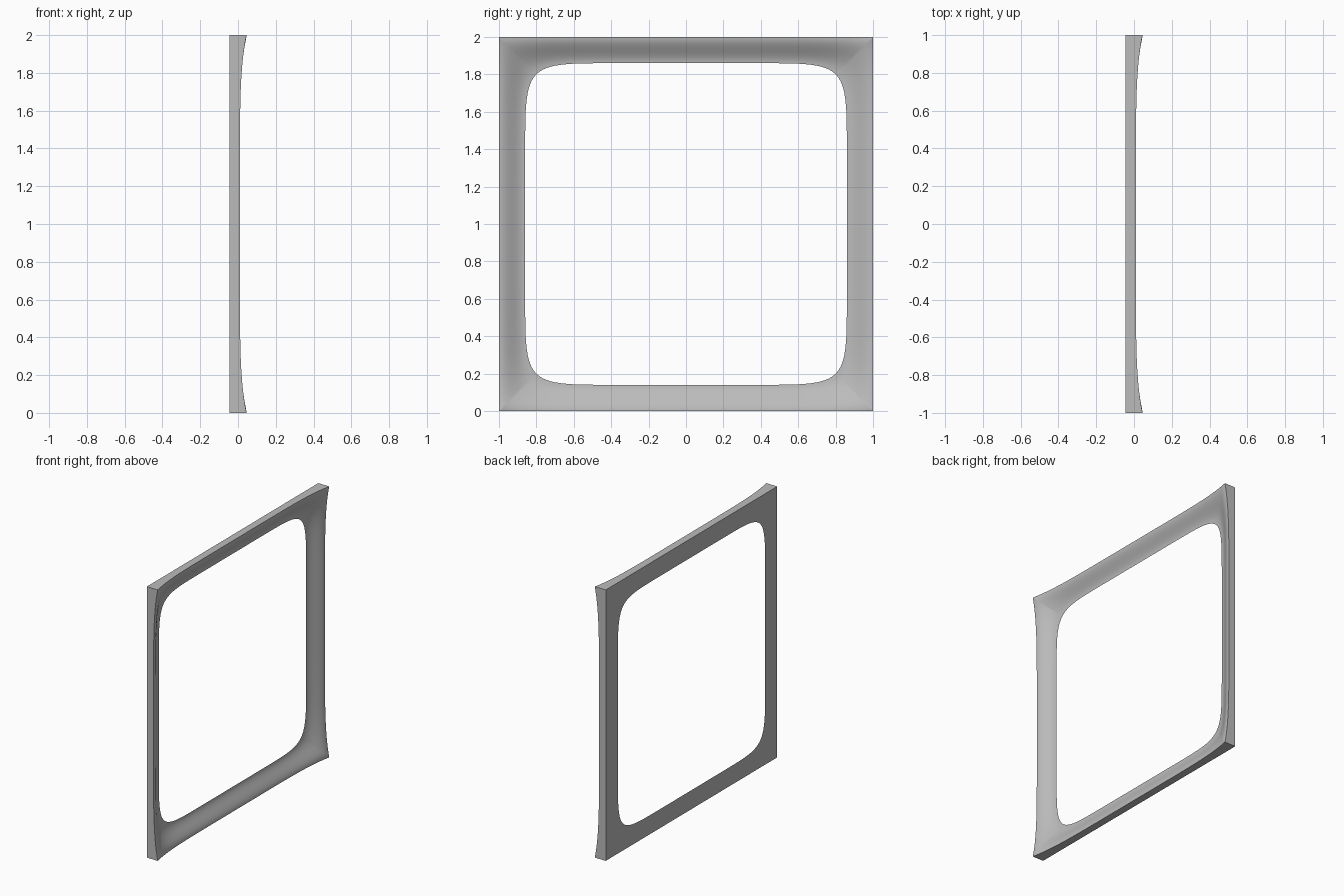
import bpy, bmesh, math

cube = bpy.data.objects.get("Cube")
if cube:
    bpy.data.objects.remove(cube, do_unlink=True)

BACK = -0.045       # plane of the flat back
INNER = 0.86        # half width of the opening
POWER = 9.6         # squareness of the rounded opening
STEPS = 32          # rays per side
RINGS = 12          # rings across the dished face

grey = bpy.data.materials.new("grey")
grey.use_nodes = True
colour = (0.5, 0.5, 0.5, 1)
grey.diffuse_color = colour
grey.node_tree.nodes["Principled BSDF"].inputs["Base Color"].default_value = colour


def ray(side, u):
    """Rotate a point on one outer side; return (y, z) direction."""
    a = side * math.pi / 2
    return (math.cos(a) - u * math.sin(a), math.sin(a) + u * math.cos(a))


bm = bmesh.new()
columns = []
for side in range(4):
    for i in range(STEPS):
        u = math.sin((i / STEPS - 0.5) * math.pi)   # denser near the corners
        y, z = ray(side, u)
        inner = INNER / (1 + abs(u) ** POWER) ** (1 / POWER)
        height = 0.055 + 0.035 * abs(u) ** 6        # rim flares at the corners
        column = []
        for r in range(RINGS + 1):
            t = r / RINGS
            s = inner + (1 - inner) * t
            rise = t * t * (3 - 2 * t)              # gentle, steep, gentle
            column.append(bm.verts.new((BACK + height * rise, y * s, 1 + z * s)))
        column.append(bm.verts.new((BACK, y, 1 + z)))
        columns.append(column)

# Dished face, outer edge and flat back, closed into a ring
for a, b in zip(columns, columns[1:] + columns[:1]):
    for r in range(len(a)):
        q = (r + 1) % len(a)
        bm.faces.new((a[r], a[q], b[q], b[r]))
bmesh.ops.recalc_face_normals(bm, faces=bm.faces)

mesh = bpy.data.meshes.new("square_frame")
bm.to_mesh(mesh)
bm.free()
mesh.materials.append(grey)
frame = bpy.data.objects.new("square_frame", mesh)
bpy.context.collection.objects.link(frame)
bpy.context.view_layer.objects.active = frame
frame.select_set(True)
bpy.ops.object.shade_smooth_by_angle(angle=math.radians(20))
